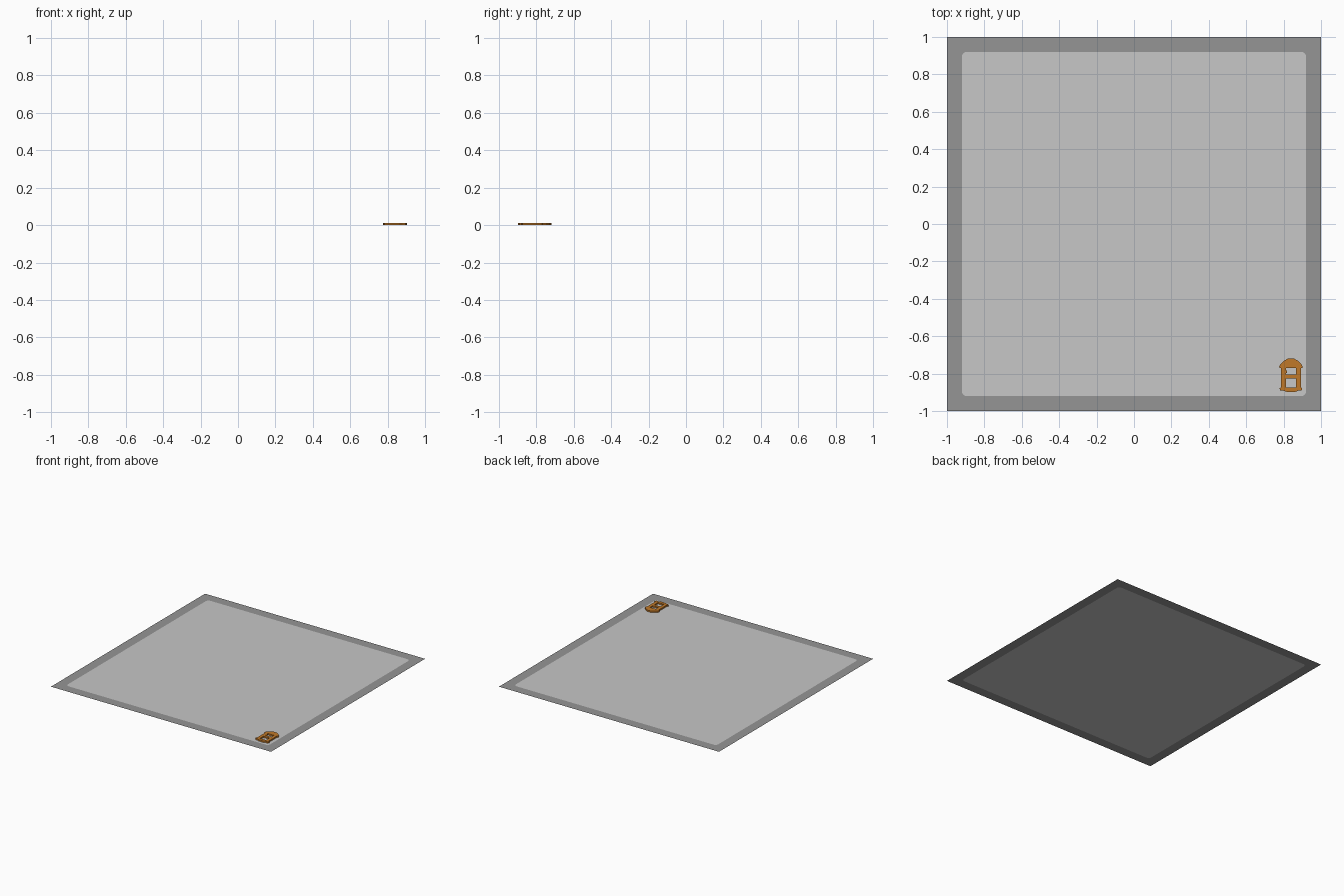
import bpy, bmesh, math

if "Cube" in bpy.data.objects:
    bpy.data.objects.remove(bpy.data.objects["Cube"])


def material(name, rgb):
    m = bpy.data.materials.new(name)
    m.diffuse_color = (*rgb, 1)
    m.use_nodes = True
    m.node_tree.nodes["Principled BSDF"].inputs["Base Color"].default_value = m.diffuse_color
    return m


LIGHT = material("light grey", (0.57, 0.57, 0.57))
DARK = material("mid grey", (0.30, 0.30, 0.30))
ORANGE = material("amber", (0.53, 0.19, 0.022))


def finish(bm, name, mat):
    me = bpy.data.meshes.new(name)
    bm.to_mesh(me)
    bm.free()
    me.materials.append(mat)
    ob = bpy.data.objects.new(name, me)
    bpy.context.collection.objects.link(ob)
    return ob


# Rounded outline of the inner panel, one arc per corner
HALF, RAD, STEPS = 0.92, 0.025, 6
corners = [(1, 1), (-1, 1), (-1, -1), (1, -1)]
arcs = []
for k, (sx, sy) in enumerate(corners):
    arc = []
    for i in range(STEPS + 1):
        a = math.pi / 2 * (k + i / STEPS)
        arc.append((sx * (HALF - RAD) + RAD * math.cos(a),
                    sy * (HALF - RAD) + RAD * math.sin(a), 0))
    arcs.append(arc)

# Inner panel
bm = bmesh.new()
bm.faces.new([bm.verts.new(p) for arc in arcs for p in arc])
finish(bm, "floor_panel", LIGHT)

# Border: a fan at each corner and one strip per side
bm = bmesh.new()
outer = [bm.verts.new((sx, sy, 0)) for sx, sy in corners]
inner = [[bm.verts.new(p) for p in arc] for arc in arcs]
for k in range(4):
    n = (k + 1) % 4
    for i in range(STEPS):
        bm.faces.new((outer[k], inner[k][i + 1], inner[k][i]))
    bm.faces.new((outer[k], outer[n], inner[n][0], inner[k][-1]))
finish(bm, "floor_border", DARK)

# Small raised lantern badge, built from flat profiles
CX, THICK = 0.839, 0.012


def plate(name, pts):
    bm = bmesh.new()
    low = [bm.verts.new((CX + x, y, 0)) for x, y in pts]
    top = [bm.verts.new((CX + x, y, THICK)) for x, y in pts]
    bm.faces.new(top)
    for i in range(len(pts)):
        j = (i + 1) % len(pts)
        bm.faces.new((low[i], low[j], top[j], top[i]))
    bmesh.ops.recalc_face_normals(bm, faces=bm.faces)
    if next(f for f in bm.faces if abs(f.normal.z) > 0.9).normal.z < 0:
        bmesh.ops.reverse_faces(bm, faces=bm.faces)
    return finish(bm, name, ORANGE)


def box(name, x0, x1, y0, y1):
    plate(name, [(x0, y0), (x1, y0), (x1, y1), (x0, y1)])


def symmetric(name, right):
    plate(name, right + [(-x, y) for x, y in reversed(right)])


symmetric("badge_cap", [(0.056, -0.770), (0.064, -0.766), (0.056, -0.749),
                        (0.040, -0.733), (0.016, -0.719)])
symmetric("badge_base", [(0.022, -0.898), (0.040, -0.891), (0.057, -0.891),
                         (0.061, -0.879), (0.054, -0.873), (0.030, -0.873)])
for side, s in (("left", -1), ("right", 1)):
    x0, x1 = sorted((s * 0.027, s * 0.053))
    box("badge_post_" + side, x0, x1, -0.873, -0.770)
box("badge_crossbar", -0.027, 0.027, -0.827, -0.805)
box("badge_hook", -0.027, -0.020, -0.796, -0.784)
